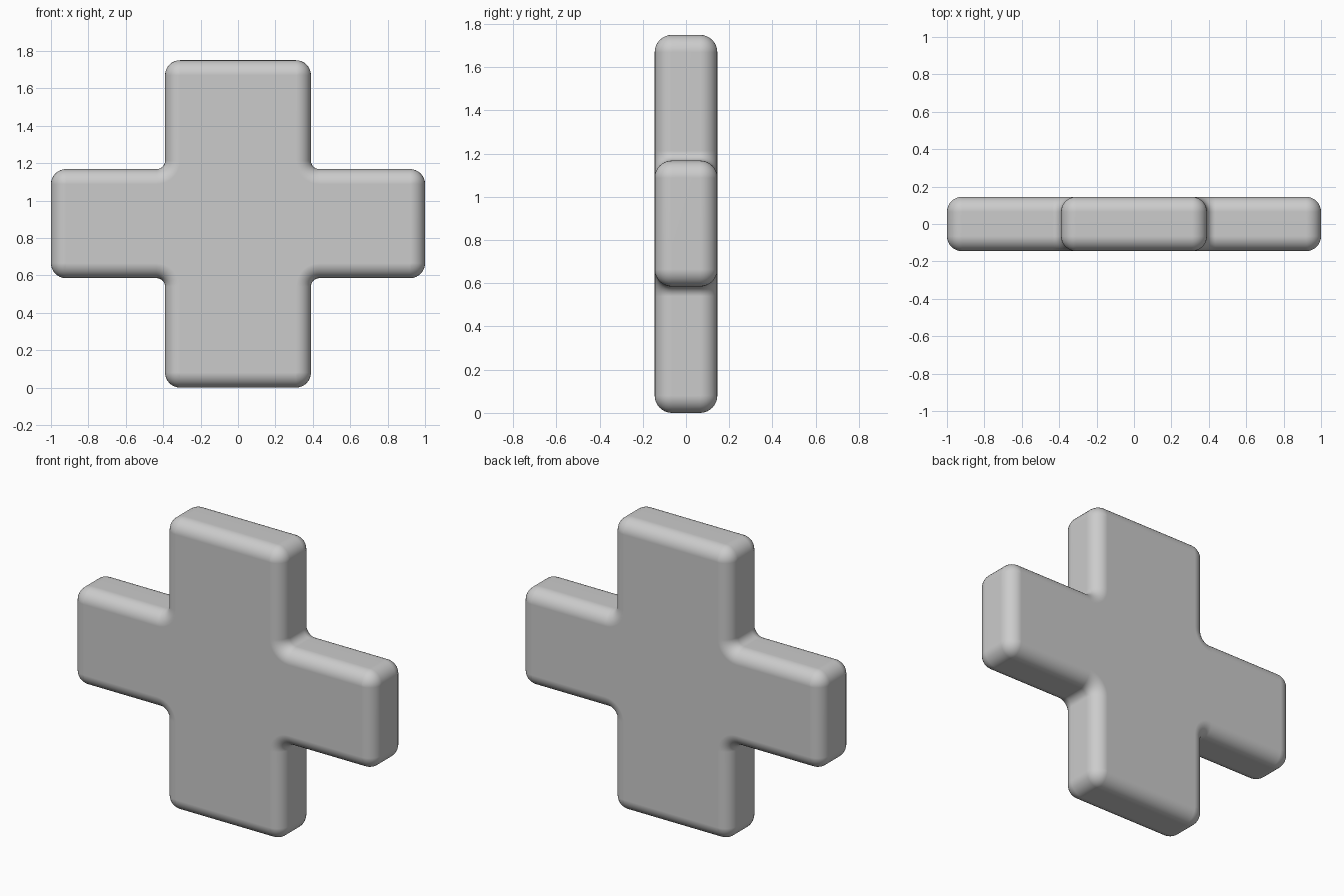
import bpy, bmesh
from math import sin, cos, pi

if "Cube" in bpy.data.objects:
    bpy.data.objects.remove(bpy.data.objects["Cube"])

ARM_X, POST_X = 1.0, 0.39
ARM_LO, ARM_HI, TOP = 0.585, 1.168, 1.75
DEPTH = 0.145            # half thickness
R_OUT, R_IN = 0.08, 0.045
SEG = 8

# Cross outline, counter-clockwise: (x, z, turn), turn -1 marks an inner corner
corners = [
    (ARM_X, ARM_LO, 1), (ARM_X, ARM_HI, 1), (POST_X, ARM_HI, -1),
    (POST_X, TOP, 1), (-POST_X, TOP, 1), (-POST_X, ARM_HI, -1),
    (-ARM_X, ARM_HI, 1), (-ARM_X, ARM_LO, 1), (-POST_X, ARM_LO, -1),
    (-POST_X, 0, 1), (POST_X, 0, 1), (POST_X, ARM_LO, -1),
]


def outline(inset):
    """Filleted outline, shrunk inwards by the given distance."""
    pts, a = [], -pi / 2
    for x, z, turn in corners:
        b = a + turn * pi / 2
        s = R_OUT if turn > 0 else -R_IN
        cx = x - s * (cos(a) + cos(b))
        cz = z - s * (sin(a) + sin(b))
        for i in range(SEG + 1):
            t = a + (b - a) * i / SEG
            pts.append((cx + (s - inset) * cos(t), cz + (s - inset) * sin(t)))
        a = b
    return pts


# Quarter-round edge from the front face to the back face
quarter = [(R_OUT * (1 - sin(i / SEG * pi / 2)),
            DEPTH - R_OUT + R_OUT * cos(i / SEG * pi / 2)) for i in range(SEG + 1)]
layers = [(d, -y) for d, y in quarter] + [(d, y) for d, y in reversed(quarter)]

bm = bmesh.new()
rings = [[bm.verts.new((x, y, z)) for x, z in outline(d)] for d, y in layers]
n = len(rings[0])
for r0, r1 in zip(rings, rings[1:]):
    for i in range(n):
        j = (i + 1) % n
        bm.faces.new((r0[i], r0[j], r1[j], r1[i]))
bm.faces.new(rings[0])
bm.faces.new(rings[-1][::-1])
bmesh.ops.remove_doubles(bm, verts=bm.verts[:], dist=0.0005)
bmesh.ops.recalc_face_normals(bm, faces=bm.faces[:])
for f in bm.faces:
    f.smooth = True

mesh = bpy.data.meshes.new("cross_plate")
bm.to_mesh(mesh)
bm.free()
plate = bpy.data.objects.new("cross_plate", mesh)
bpy.context.collection.objects.link(plate)

# Keep the large faces flat under smooth shading
wn = plate.modifiers.new("flat_faces", 'WEIGHTED_NORMAL')
wn.keep_sharp = True
